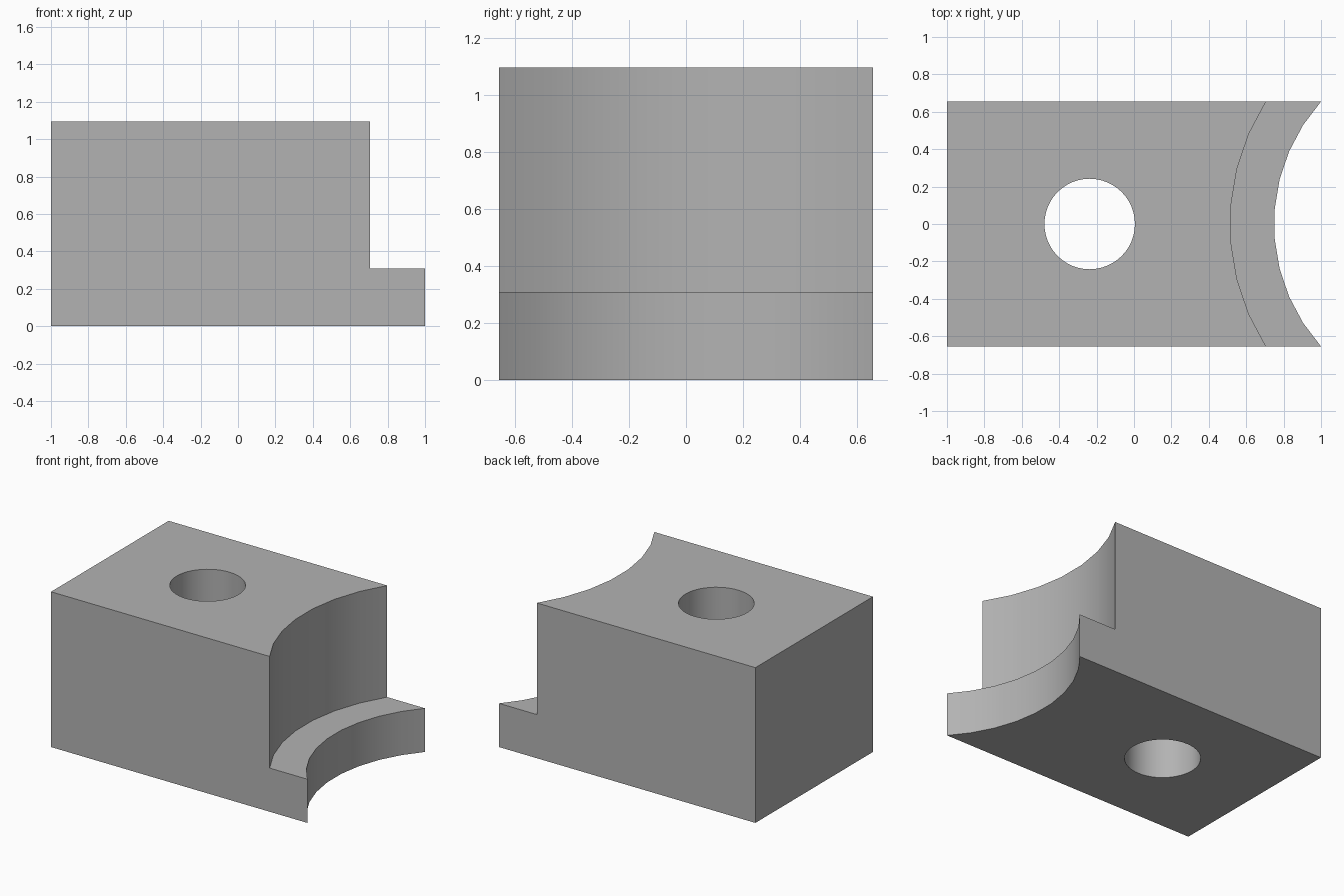
import bpy, bmesh, math

if "Cube" in bpy.data.objects:
    bpy.data.objects.remove(bpy.data.objects["Cube"])

HALF_W, HEIGHT, LEDGE = 0.655, 1.095, 0.308
ARC_X = 1.729                      # shared axis of both curved cuts
R_LOW, R_UP = 0.98, 1.215

grey = bpy.data.materials.new("grey")
grey.diffuse_color = (0.45, 0.45, 0.45, 1)
grey.use_nodes = True
grey.node_tree.nodes["Principled BSDF"].inputs["Base Color"].default_value = grey.diffuse_color


def arc(bm, radius, z, steps):
    """Row of vertices along a concave cut, from the front side to the back."""
    a = math.asin(HALF_W / radius)
    row = []
    for i in range(steps + 1):
        t = -a + 2 * a * i / steps
        row.append(bm.verts.new((ARC_X - radius * math.cos(t), radius * math.sin(t), z)))
    return row


# Block body: two concave walls joined by a ledge
bm = bmesh.new()
low0, low1 = arc(bm, R_LOW, 0, 9), arc(bm, R_LOW, LEDGE, 9)
up0, up1 = arc(bm, R_UP, LEDGE, 7), arc(bm, R_UP, HEIGHT, 7)
f0, f1, b0, b1 = [bm.verts.new((-1, y, z)) for y in (-HALF_W, HALF_W) for z in (0, HEIGHT)]

for bottom, top in ((low0, low1), (up0, up1)):
    for i in range(len(bottom) - 1):
        bm.faces.new((bottom[i], bottom[i + 1], top[i + 1], top[i]))
bm.faces.new(low1 + up0[::-1])                                      # ledge
bm.faces.new(up1 + [b1, f1])                                        # top
bm.faces.new(low0 + [b0, f0])                                       # underside
bm.faces.new((f0, f1, b1, b0))                                      # left end
bm.faces.new((f0, low0[0], low1[0], up0[0], up1[0], f1))            # front
bm.faces.new((b0, low0[-1], low1[-1], up0[-1], up1[-1], b1))        # back
bmesh.ops.recalc_face_normals(bm, faces=bm.faces[:])
mesh = bpy.data.meshes.new("block")
bm.to_mesh(mesh)
bm.free()
mesh.materials.append(grey)
block = bpy.data.objects.new("block", mesh)
bpy.context.collection.objects.link(block)

# Vertical through hole
bpy.ops.mesh.primitive_cylinder_add(vertices=48, radius=0.242, depth=2,
                                    location=(-0.237, 0, HEIGHT / 2))
cutter = bpy.context.object
cutter.name = "hole_cutter"
cutter.hide_render = True
cutter.data.materials.append(grey)

bpy.ops.object.select_all(action='DESELECT')
block.select_set(True)
bpy.context.view_layer.objects.active = block
mod = block.modifiers.new("hole", 'BOOLEAN')
mod.operation = 'DIFFERENCE'
mod.solver = 'EXACT'
mod.object = cutter
bpy.ops.object.modifier_apply(modifier=mod.name)
bpy.data.objects.remove(cutter)

# Smooth curved walls, sharp edges elsewhere
bpy.ops.object.shade_smooth_by_angle(angle=math.radians(25))
